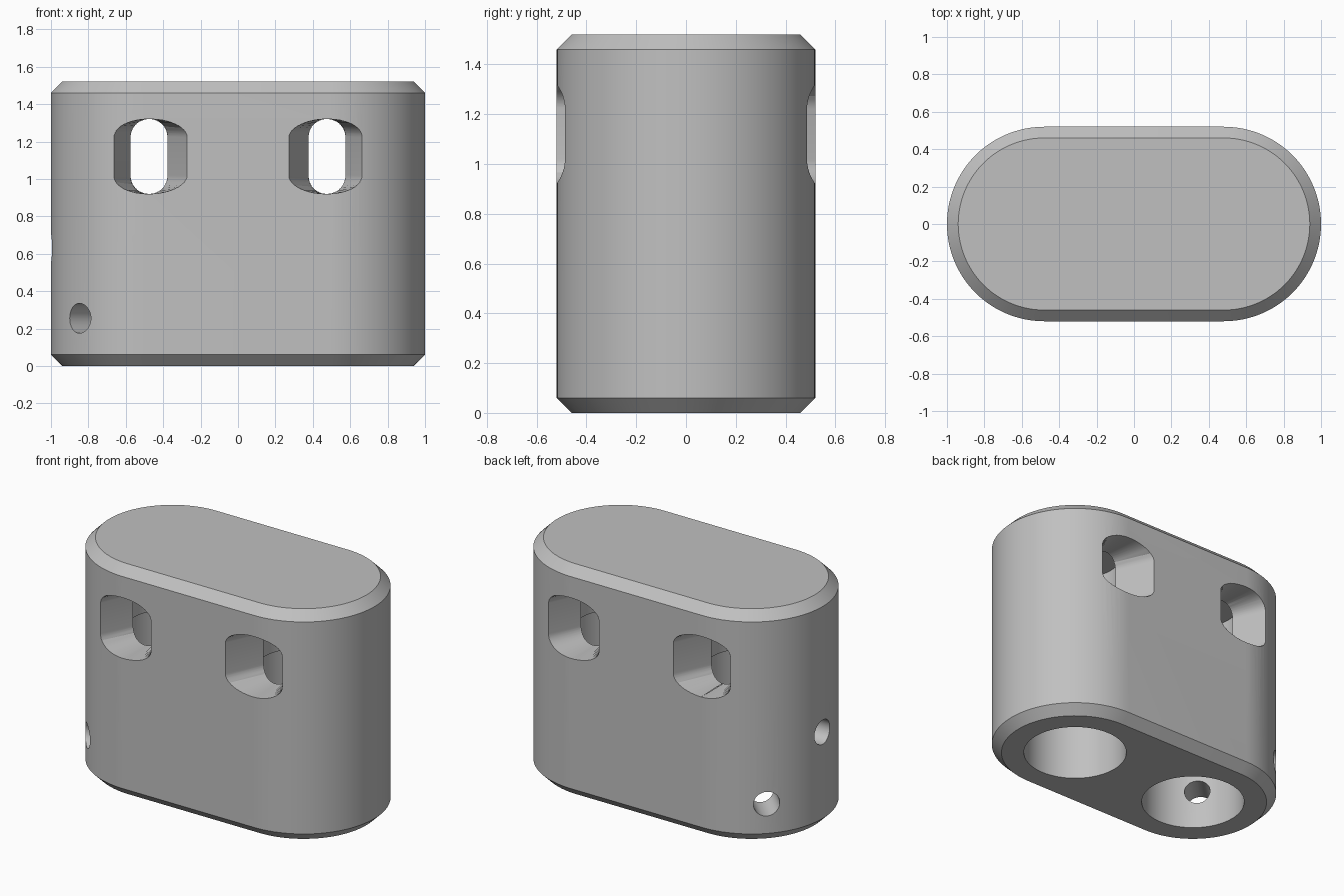
import bpy, bmesh, math
from mathutils import Matrix

cube = bpy.data.objects.get("Cube")
if cube:
    bpy.data.objects.remove(cube, do_unlink=True)

grey = bpy.data.materials.new("grey_plastic")
grey.use_nodes = True
colour = (0.53, 0.53, 0.53, 1)
grey.diffuse_color = colour
grey.node_tree.nodes["Principled BSDF"].inputs["Base Color"].default_value = colour

HALF = 0.48      # distance of each end's axis from the centre
RADIUS = 0.52
HEIGHT = 1.52
CHAMFER = 0.06


def stadium(half, radius, steps=48):
    """Outline of two half circles joined by straight sides."""
    points = []
    for side in (1, -1):
        for i in range(steps + 1):
            a = math.pi * (i / steps - 0.5)
            points.append((side * (half + radius * math.cos(a)), side * radius * math.sin(a)))
    return points


def circle(radius, steps=64):
    return [(radius * math.cos(2 * math.pi * i / steps),
             radius * math.sin(2 * math.pi * i / steps)) for i in range(steps)]


def loft(name, sections, matrix=Matrix()):
    """Solid through a stack of (outline, z) sections."""
    bm = bmesh.new()
    rings = [[bm.verts.new((x, y, z)) for x, y in outline] for outline, z in sections]
    for low, high in zip(rings, rings[1:]):
        n = len(low)
        for i in range(n):
            j = (i + 1) % n
            bm.faces.new((low[i], low[j], high[j], high[i]))
    bm.faces.new(rings[0][::-1])
    bm.faces.new(rings[-1])
    bm.transform(matrix)
    bmesh.ops.recalc_face_normals(bm, faces=bm.faces)
    mesh = bpy.data.meshes.new(name)
    bm.to_mesh(mesh)
    bm.free()
    obj = bpy.data.objects.new(name, mesh)
    bpy.context.collection.objects.link(obj)
    mesh.materials.append(grey)
    return obj


# Chamfered body
inner, outer = stadium(HALF, RADIUS - CHAMFER), stadium(HALF, RADIUS)
body = loft("housing_body", [(inner, 0), (outer, CHAMFER),
                             (outer, HEIGHT - CHAMFER), (inner, HEIGHT)])
cutters = []

for side in (-1, 1):
    # Stepped blind bore, open at the bottom
    wide, narrow = circle(0.32), circle(0.29)
    cutters.append(loft("bore_cutter", [(wide, -0.1), (wide, 0.91), (narrow, 0.91), (narrow, 1.42)],
                        Matrix.Translation((side * HALF, 0, 0))))
    # Windows flaring outwards to the front and back
    for face in (-1, 1):
        sections = []
        for depth, half_width in ((0.2, 0.0685), (0.65, 0.258)):
            outline = [(y * half_width / 0.1, x) for x, y in stadium(0.1, 0.1, 24)]
            sections.append((outline, depth))
        place = (Matrix.Translation((side * 0.475, 0, 1.12))
                 @ Matrix.Rotation(face * math.pi / 2, 4, "X"))
        cutters.append(loft("window_cutter", sections, place))

# Radial holes into the right-hand bore
for degrees, z in ((180, 0.63), (135, 0.255), (225, 0.255)):
    place = (Matrix.Translation((-HALF, 0, z))
             @ Matrix.Rotation(math.radians(degrees), 4, "Z")
             @ Matrix.Rotation(math.pi / 2, 4, "Y"))
    hole = circle(0.08, 40)
    cutters.append(loft("hole_cutter", [(hole, 0.2), (hole, 0.7)], place))

bpy.ops.object.select_all(action="DESELECT")
bpy.context.view_layer.objects.active = body
body.select_set(True)
for cutter in cutters:
    cutter.hide_render = True
    cut = body.modifiers.new("cut", "BOOLEAN")
    cut.operation = "DIFFERENCE"
    cut.solver = "EXACT"
    cut.object = cutter
    bpy.ops.object.modifier_apply(modifier=cut.name)
    bpy.data.objects.remove(cutter, do_unlink=True)

bpy.ops.object.shade_smooth_by_angle(angle=math.radians(25))
